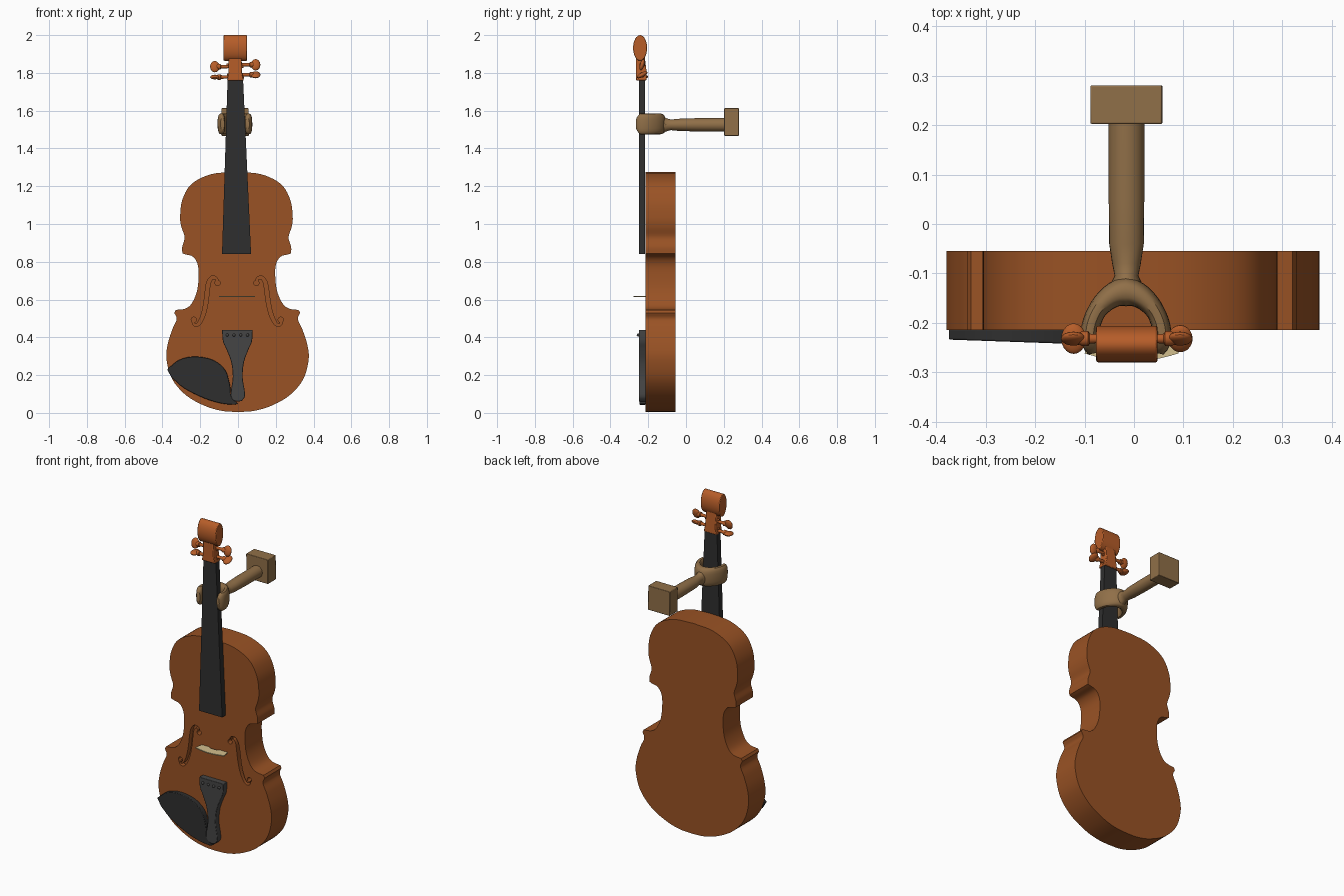
import bpy, bmesh, math
from mathutils import Matrix, Vector

if "Cube" in bpy.data.objects:
    bpy.data.objects.remove(bpy.data.objects["Cube"])

def material(name, r, g, b):
    m = bpy.data.materials.new(name)
    m.diffuse_color = (r, g, b, 1)
    m.use_nodes = True
    m.node_tree.nodes["Principled BSDF"].inputs["Base Color"].default_value = m.diffuse_color
    return m

VARNISH = material("varnish", 0.32, 0.085, 0.018)
ORANGE = material("bright_varnish", 0.47, 0.11, 0.022)
EBONY = material("ebony", 0.028, 0.028, 0.028)
GREY = material("dark_grey", 0.06, 0.06, 0.06)
MAPLE = material("pale_maple", 0.65, 0.52, 0.27)
OAK = material("hanger_wood", 0.28, 0.16, 0.065)

def make(name, bm, mat, bevel=0):
    bmesh.ops.recalc_face_normals(bm, faces=bm.faces)
    for v in bm.verts:              # the whole instrument leans very slightly
        v.co.x -= 0.008 * v.co.z
    me = bpy.data.meshes.new(name)
    bm.to_mesh(me)
    bm.free()
    me.materials.append(mat)
    ob = bpy.data.objects.new(name, me)
    bpy.context.collection.objects.link(ob)
    if bevel:
        mod = ob.modifiers.new("bevel", 'BEVEL')
        mod.width, mod.segments = bevel, 2
        mod.limit_method = 'ANGLE'
    return ob

def spline(pts, n=5):
    """Smooth curve through the given points (ends included)."""
    p = [Vector(q) for q in pts]
    p = [2 * p[0] - p[1]] + p + [2 * p[-1] - p[-2]]
    out = []
    for a, b, c, d in zip(p, p[1:], p[2:], p[3:]):
        for i in range(n):
            t = i / n
            out.append(0.5 * (2 * b + (c - a) * t + (2 * a - 5 * b + 4 * c - d) * t * t
                              + (3 * b - a - 3 * c + d) * t ** 3))
    return out + [p[-2]]

def mirror(half):
    """Close a right-hand half outline with its left-hand copy."""
    return list(half) + [Vector((-q[0], q[1])) for q in reversed(half) if q[0] > 1e-4]

def prism(bm, pts, front, back):
    """Extrude an x/z outline in y; front and back may depend on (x, z)."""
    f = front if callable(front) else lambda x, z: front
    b = back if callable(back) else lambda x, z: back
    va = [bm.verts.new((x, f(x, z), z)) for x, z in pts]
    vb = [bm.verts.new((x, b(x, z), z)) for x, z in pts]
    bm.faces.new(va)
    bm.faces.new(vb[::-1])
    for i in range(len(pts)):
        j = (i + 1) % len(pts)
        bm.faces.new((va[i], vb[i], vb[j], va[j]))
    return bm

def loft(bm, rings):
    rs = [[bm.verts.new(p) for p in r] for r in rings]
    for a, b in zip(rs, rs[1:]):
        for i in range(len(a)):
            j = (i + 1) % len(a)
            bm.faces.new((a[i], a[j], b[j], b[i]))
    bm.faces.new(rs[0])
    bm.faces.new(rs[-1][::-1])
    return bm

def ring(centre, u, v, n=20, power=1.0):
    r = []
    for i in range(n):
        c, s = math.cos(2 * math.pi * i / n), math.sin(2 * math.pi * i / n)
        c, s = (math.copysign(abs(k) ** power, k) for k in (c, s))
        r.append(Vector(centre) + Vector(u) * c + Vector(v) * s)
    return r

# sound box outline: lower bout, waist, upper bout
lower = spline([(0, .005), (.08, .01), (.17, .035), (.27, .09), (.345, .175), (.376, .28),
                (.37, .36), (.345, .44), (.321, .495), (.333, .53)])
waist = spline([(.325, .545), (.275, .552), (.24, .58), (.212, .645), (.203, .72),
                (.207, .785), (.232, .827), (.275, .84)])
upper = spline([(.288, .845), (.288, .88), (.275, .93), (.292, .985), (.298, 1.04),
                (.285, 1.13), (.235, 1.213), (.13, 1.264), (0, 1.275)])
body = make("sound_box", prism(bmesh.new(), mirror(lower + waist + upper), -.215, -.055), VARNISH)

# sound holes, cut as shallow recesses
stroke = spline([(.103, .688), (.11, .712), (.132, .716), (.15, .69), (.158, .64), (.166, .58),
                 (.18, .52), (.203, .473), (.226, .466), (.237, .49)], 4)
left, right = [], []
for i, p in enumerate(stroke):
    t = stroke[min(i + 1, len(stroke) - 1)] - stroke[max(i - 1, 0)]
    w = .004 + .007 * math.sin(math.pi * i / (len(stroke) - 1))
    nrm = Vector((-t.y, t.x)).normalized() * w
    left.append(p + nrm)
    right.append(p - nrm)
shapes = [left + right[::-1]]
for cx, cz in ((.103, .688), (.23, .493)):
    shapes.append([(q.x, q.y) for q in ring((cx, cz, 0), (.014, 0, 0), (0, .014, 0), 16)])
cutters = []
for side in (-1, 1):
    for s in shapes:
        c = make("sound_hole_cutter", prism(bmesh.new(), [(side * x, z) for x, z in s], -.24, -.185), VARNISH)
        c.hide_render = True
        mod = body.modifiers.new("hole", 'BOOLEAN')
        mod.operation, mod.solver, mod.object = 'DIFFERENCE', 'EXACT', c
        cutters.append(c)
bpy.context.view_layer.objects.active = body
for mod in list(body.modifiers):
    bpy.ops.object.modifier_apply(modifier=mod.name)
for c in cutters:
    bpy.data.objects.remove(c)

# fingerboard and neck
make("fingerboard", prism(bmesh.new(), [(-.078, .84), (.076, .84), (.041, 1.765), (-.041, 1.765)],
                          -.25, -.216), EBONY)

# tailpiece with its fine tuners
tail = mirror([Vector((0, .06))] + spline([(.02, .063), (.036, .085), (.036, .12), (.026, .19), (.034, .27),
              (.06, .34), (.077, .38), (.081, .44)], 4))
make("tailpiece", prism(bmesh.new(), tail, -.25, -.213), GREY, .003)
for i in range(4):
    bm = bmesh.new()
    bmesh.ops.create_uvsphere(bm, u_segments=10, v_segments=6, radius=.008,
                              matrix=Matrix.Translation((-.054 + .036 * i, -.253, .412)))
    make("fine_tuner", bm, GREY)

# chin rest
chin = spline([(-.374, .23), (-.31, .28), (-.23, .298), (-.135, .282), (-.068, .23), (-.042, .15),
               (-.035, .09), (0, .048)], 5) + spline([(-.02, .043), (-.087, .05), (-.177, .077),
               (-.283, .13), (-.35, .188)], 4)
make("chin_rest", prism(bmesh.new(), chin, lambda x, z: -.247 - .035 * x, -.213), EBONY, .003)

# bridge: a thin upright plate
bm = bmesh.new()
outline = [(-.085, -.213), (-.095, -.262)] + [(-.095 + .019 * i, -.262 - .017 * math.sin(math.pi * i / 10))
           for i in range(1, 10)] + [(.095, -.262), (.085, -.213), (.035, -.213), (.025, -.225),
           (-.025, -.225), (-.035, -.213)]
loft(bm, [[(x, y, z) for x, y in outline] for z in (.614, .62)])
make("bridge", bm, MAPLE)

# pegbox and scroll
box = [(-.044, 1.76), (.044, 1.76), (.036, 1.80), (.034, 1.89), (-.034, 1.89), (-.036, 1.80)]
make("pegbox", prism(bmesh.new(), box, -.264, lambda x, z: -.21 - .1 * max(0, z - 1.8)), ORANGE, .004)
make("scroll", loft(bmesh.new(), [ring((x, -.243, 1.932), (0, .037, 0), (0, 0, .068), 32)
                                  for x in (-.061, .063)]), ORANGE, .004)

# tuning pegs: tapered shaft, collar and flattened thumb piece
for side, z, tilt in ((-1, 1.833, 75), (1, 1.843, 75), (-1, 1.778, 5), (1, 1.79, 30)):
    bm = bmesh.new()
    loft(bm, [ring((side * x, -.232, z), (0, r, 0), (0, 0, r), 14) for x, r in
              ((-.045, .007), (.06, .009), (.075, .010), (.078, .015), (.09, .015), (.1, .010))])
    m = (Matrix.Translation((side * .108, -.232, z)) @ Matrix.Rotation(math.radians(tilt), 4, 'X')
         @ Matrix.Diagonal((.025, .031, .012, 1)))
    bmesh.ops.create_uvsphere(bm, u_segments=20, v_segments=12, radius=1, matrix=m)
    make("tuning_peg", bm, ORANGE)

# wall hanger: block, arm and padded fork around the neck
bm = bmesh.new()
bmesh.ops.create_cube(bm, size=1, matrix=Matrix.Translation((-.003, .2415, 1.54)) @ Matrix.Diagonal((.145, .078, .146, 1)))
make("hanger_block", bm, OAK, .003)
make("hanger_arm", loft(bmesh.new(), [ring((-.003, y, 1.525), (rx, 0, 0), (0, 0, rz), 24) for y, rx, rz in
     ((.21, .036, .036), (.05, .036, .035), (-.04, .035, .032), (-.08, .029, .028), (-.105, .024, .035), (-.125, .034, .047), (-.15, .036, .05))]), OAK)
path = spline([(-.066, -.262), (-.073, -.22), (-.06, -.178), (-.032, -.148), (0, -.137),
               (.032, -.148), (.06, -.178), (.073, -.22), (.066, -.262)], 4)
rings = []
for i, p in enumerate(path):
    t = (path[min(i + 1, len(path) - 1)] - path[max(i - 1, 0)]).normalized()
    end = min(i, len(path) - 1 - i)
    s = (.55, .85, 1)[min(end, 2)]
    w = (.019 + .011 * max(0, 1 - abs(p.x) / .06)) * s
    rings.append(ring((p.x - .004, p.y, 1.53), (-t.y * w, t.x * w, 0), (0, 0, .055 * s), 20, .75))
make("hanger_fork", loft(bmesh.new(), rings), OAK)

# smooth shading with crisp edges
for ob in bpy.context.scene.objects:
    ob.select_set(True)
bpy.context.view_layer.objects.active = body
bpy.ops.object.shade_smooth_by_angle(angle=math.radians(35))
